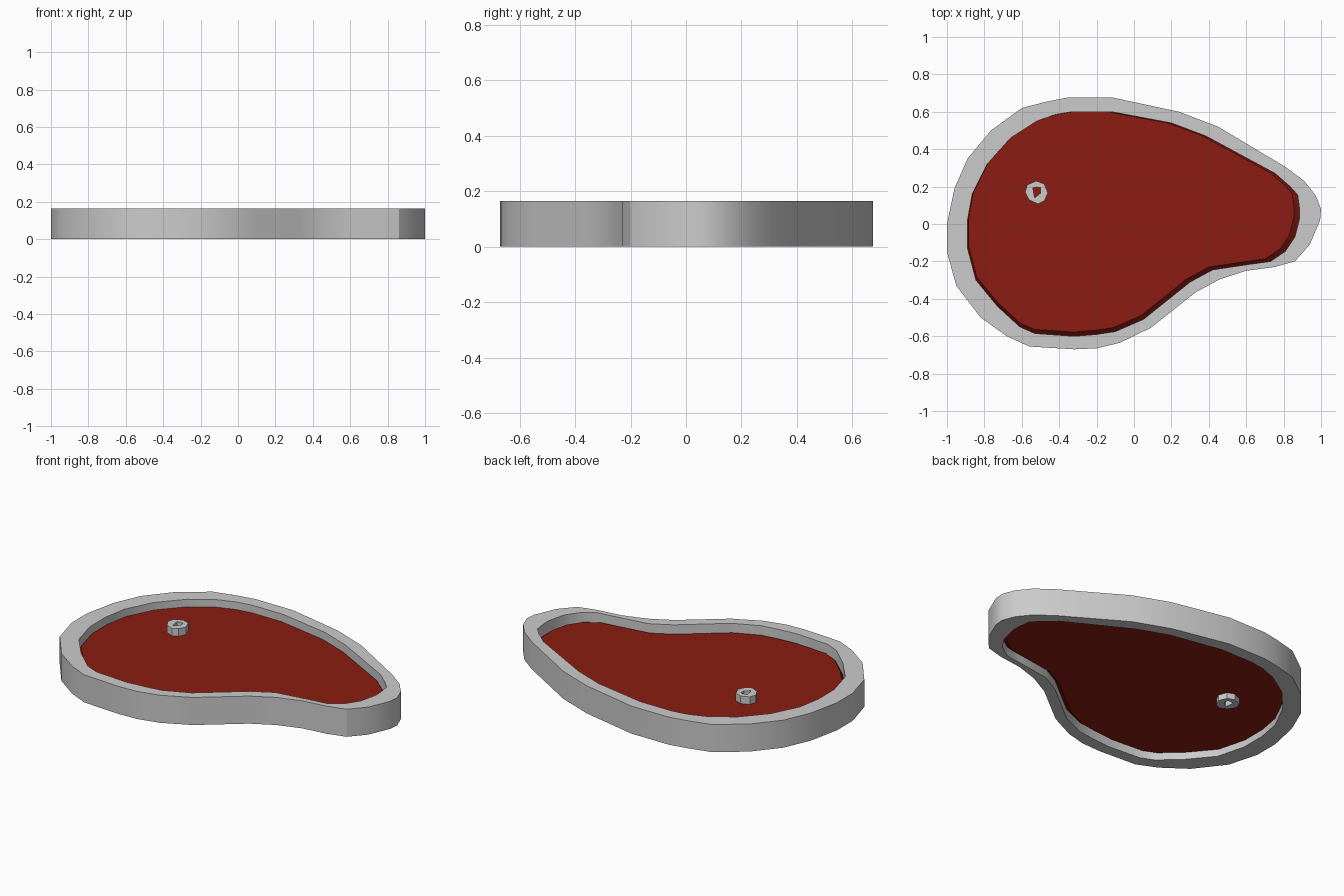
import bpy, bmesh, math

if "Cube" in bpy.data.objects:
    bpy.data.objects.remove(bpy.data.objects["Cube"])

# Outline of the fat rim, and the matching inner edge, clockwise seen from above
OUTER = [(-.36, .675), (-.11, .675), (.24, .60), (.45, .52), (.81, .305), (.91, .23),
         (.97, .155), (1, .08), (.995, .02), (.94, -.11), (.86, -.20), (.75, -.23),
         (.60, -.25), (.46, -.295), (.33, -.365), (.09, -.555), (-.075, -.635),
         (-.20, -.665), (-.32, -.67), (-.56, -.655), (-.68, -.60), (-.82, -.50),
         (-.95, -.33), (-1, -.15), (-1, 0), (-.96, .19), (-.89, .35), (-.765, .50),
         (-.60, .62), (-.465, .655)]
INNER = [(-.33, .60), (-.12, .60), (.20, .54), (.385, .47), (.755, .27), (.835, .20),
         (.875, .155), (.885, .08), (.885, .03), (.86, -.07), (.81, -.145), (.73, -.20),
         (.62, -.215), (.42, -.245), (.30, -.31), (.05, -.51), (-.10, -.575),
         (-.20, -.59), (-.32, -.60), (-.53, -.585), (-.61, -.55), (-.73, -.44),
         (-.845, -.30), (-.89, -.13), (-.89, .02), (-.865, .16), (-.785, .32),
         (-.66, .46), (-.52, .55), (-.42, .585)]
TOP = .165


def loft(name, loops, closed, mat=None):
    """Skin (outline, z) loops; either join last to first or cap both ends."""
    bm = bmesh.new()
    rings = [[bm.verts.new((x, y, z)) for x, y in pts] for pts, z in loops]
    n = len(rings[0])
    pairs = list(zip(rings, rings[1:]))
    if closed:
        pairs.append((rings[-1], rings[0]))
    else:
        bm.faces.new(rings[0])
        bm.faces.new(rings[-1])
    for a, b in pairs:
        for i in range(n):
            j = (i + 1) % n
            bm.faces.new((a[i], a[j], b[j], b[i]))
    bmesh.ops.recalc_face_normals(bm, faces=bm.faces)
    mesh = bpy.data.meshes.new(name)
    bm.to_mesh(mesh)
    bm.free()
    mesh.shade_smooth()
    mesh.set_sharp_from_angle(angle=math.radians(30))
    if mat:
        mesh.materials.append(mat)
    obj = bpy.data.objects.new(name, mesh)
    bpy.context.collection.objects.link(obj)
    return obj


def shrink(pts, centre, s):
    return [(centre[0] + (x - centre[0]) * s, centre[1] + (y - centre[1]) * s) for x, y in pts]


red = bpy.data.materials.new("meat_red")
red.diffuse_color = (.26, .012, .006, 1)
red.use_nodes = True
red.node_tree.nodes["Principled BSDF"].inputs["Base Color"].default_value = red.diffuse_color

# Fat rim
loft("fat_rim", [(OUTER, 0), (OUTER, TOP), (INNER, TOP), (INNER, 0)], True)

# Meat slab, its edge falling away towards the narrow front end
face = shrink(INNER, (-.6, .5), .98)
loft("meat", [(face, .035), (INNER, .055), (INNER, .095), (face, .12)], False, red)

# Bone ring with an irregular hole
bone = [(-.57, .21), (-.523, .23), (-.48, .215), (-.46, .165), (-.48, .123),
        (-.513, .107), (-.56, .128), (-.583, .17)]
hole = [(-.54, .195), (-.52, .197), (-.50, .195), (-.499, .18), (-.50, .165),
        (-.53, .14), (-.534, .155), (-.538, .175)]
loft("bone", [(bone, 0), (bone, TOP), (hole, TOP), (hole, 0)], True)
